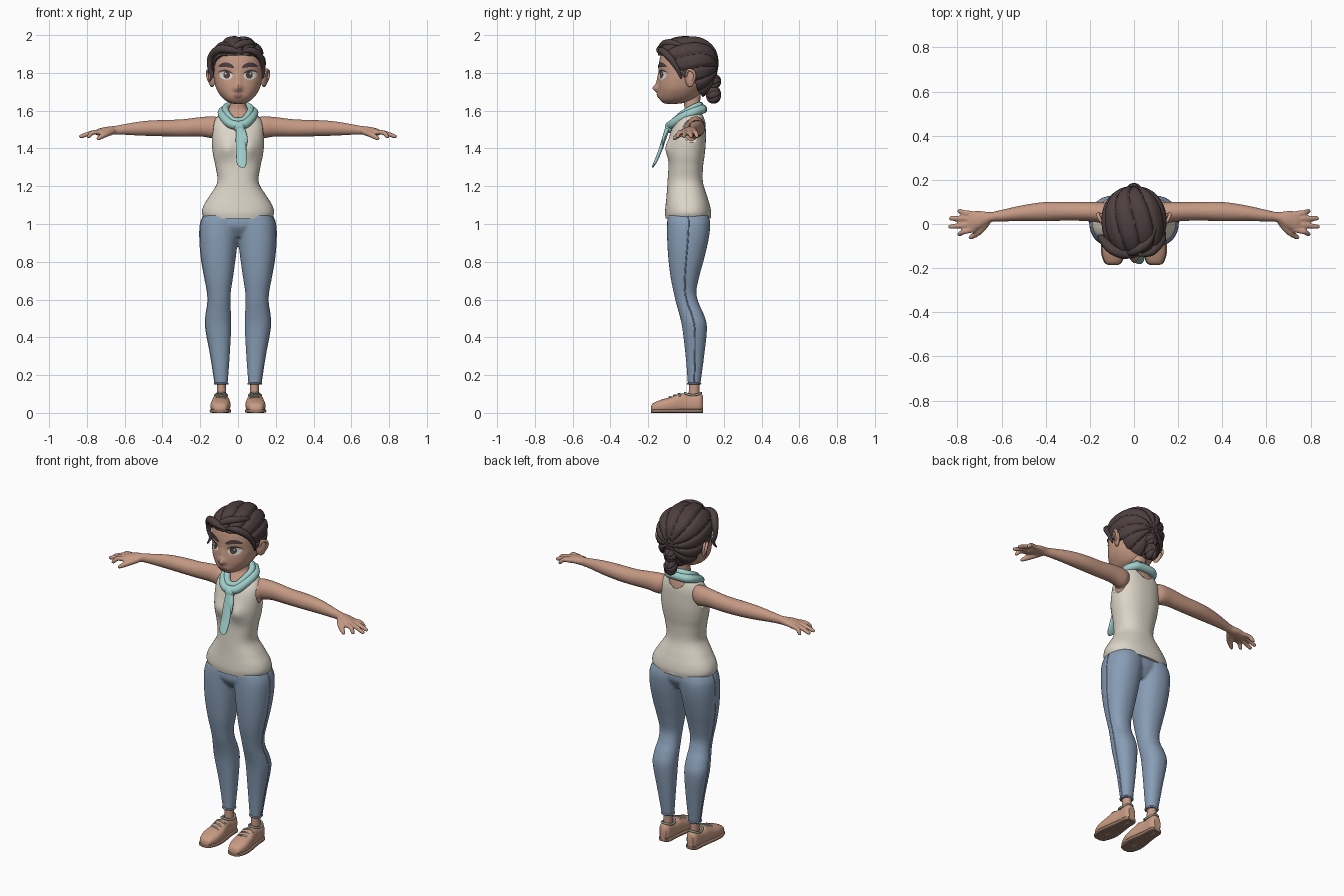
import bpy, bmesh
from math import sin, cos, pi, exp, atan2, copysign
from mathutils import Vector, Matrix

if "Cube" in bpy.data.objects:
    bpy.data.objects.remove(bpy.data.objects["Cube"])


def material(name, *rgb):
    m = bpy.data.materials.new(name)
    m.use_nodes = True
    m.diffuse_color = (*rgb, 1)
    m.node_tree.nodes["Principled BSDF"].inputs["Base Color"].default_value = (*rgb, 1)
    return m


SKIN = material("skin", .56, .32, .23)
HAIR = material("dark brown", .075, .05, .052)
CLOTH = material("cream", .72, .67, .58)
DENIM = material("denim blue", .25, .34, .47)
SCARF = material("pale teal", .34, .61, .58)
SHOE = material("tan leather", .58, .33, .23)
SOLE = material("sole brown", .30, .18, .13)
LACE = material("grey lace", .33, .34, .28)
WHITE = material("eye white", .75, .72, .68)
LIP = material("lip", .38, .18, .14)


def select(*obs):
    bpy.ops.object.select_all(action='DESELECT')
    for o in obs:
        o.select_set(True)
    bpy.context.view_layer.objects.active = obs[0]


def finish(bm, name, mat):
    bmesh.ops.recalc_face_normals(bm, faces=bm.faces)
    me = bpy.data.meshes.new(name)
    bm.to_mesh(me)
    bm.free()
    ob = bpy.data.objects.new(name, me)
    bpy.context.collection.objects.link(ob)
    me.materials.append(mat)
    select(ob)
    bpy.ops.object.shade_smooth_by_angle(angle=.8)
    return ob


def smooth_rows(rows, n):
    """Catmull-Rom interpolation of tuples."""
    p, out = [rows[0], *rows, rows[-1]], []
    for i in range(len(rows) - 1):
        for k in range(n):
            s = k / n
            out.append([.5 * (2*b + (c-a)*s + (2*a - 5*b + 4*c - d)*s*s + (3*b - a - 3*c + d)*s**3)
                        for a, b, c, d in zip(*p[i:i + 4])])
    return out + [list(rows[-1])]


def loft(name, rows, mat, axes="zxy", power=2, sides=32, steps=6, shape=None):
    """Rows are (position, a min, a max, b min, b max) along the first axis."""
    bm, rings = bmesh.new(), []
    t, u, v = ("xyz".index(c) for c in axes)
    for pos, a0, a1, b0, b1 in smooth_rows(rows, steps):
        ring = []
        for i in range(sides):
            c, s = cos(2*pi*i/sides), sin(2*pi*i/sides)
            co = Vector()
            co[t] = pos
            co[u] = (a0+a1)/2 + (a1-a0)/2 * copysign(abs(c)**(2/power), c)
            co[v] = (b0+b1)/2 + (b1-b0)/2 * copysign(abs(s)**(2/power), s)
            ring.append(bm.verts.new(shape(co) if shape else co))
        rings.append(ring)
    for r, q in zip(rings, rings[1:]):
        for i in range(sides):
            j = (i + 1) % sides
            bm.faces.new((r[i], r[j], q[j], q[i]))
    bm.faces.new(rings[0])
    bm.faces.new(rings[-1])
    return finish(bm, name, mat)


def tube(name, pts, mat, closed=False, steps=6):
    """Round strand through (x, y, z, radius) points."""
    cu = bpy.data.curves.new(name, 'CURVE')
    cu.dimensions, cu.bevel_depth, cu.bevel_resolution, cu.use_fill_caps = '3D', 1, 4, True
    path = smooth_rows(pts + pts[:1] if closed else pts, steps)
    path = path[:-1] if closed else path
    sp = cu.splines.new('POLY')
    sp.points.add(len(path) - 1)
    sp.use_cyclic_u = closed
    for p, (x, y, z, r) in zip(sp.points, path):
        p.co, p.radius = (x, y, z, 1), r
    ob = bpy.data.objects.new(name, cu)
    bpy.context.collection.objects.link(ob)
    cu.materials.append(mat)
    select(ob)
    bpy.ops.object.convert(target='MESH')
    bpy.ops.object.shade_smooth_by_angle(angle=.8)
    return bpy.context.object


def blob(name, centre, radii, mat, turn=0):
    bm = bmesh.new()
    m = Matrix.Translation(centre) @ Matrix.Rotation(turn, 4, 'Z') @ Matrix.Diagonal((*radii, 1))
    bmesh.ops.create_uvsphere(bm, u_segments=32, v_segments=20, radius=1, matrix=m)
    return finish(bm, name, mat)


def mirror(ob):
    bm = bmesh.new()
    bm.from_mesh(ob.data)
    for v in bm.verts:
        v.co.x *= -1
    return finish(bm, ob.name.replace("left", "right"), ob.data.materials[0])


def apply(ob, kind, **settings):
    mod = ob.modifiers.new(kind, kind)
    for k, val in settings.items():
        setattr(mod, k, val)
    select(ob)
    bpy.ops.object.modifier_apply(modifier=mod.name)


def fuse(name, parts, voxel):
    select(*parts)
    bpy.ops.object.join()
    ob = bpy.context.object
    ob.name = name
    apply(ob, 'REMESH', mode='VOXEL', voxel_size=voxel, use_smooth_shade=True)
    apply(ob, 'SMOOTH', factor=.5, iterations=4)
    return ob


def cut(ob, cutter):
    apply(ob, 'BOOLEAN', operation='DIFFERENCE', solver='EXACT', object=cutter)
    bpy.data.objects.remove(cutter)


def sym(rows, grow=0):
    return [(z, -x-grow, x+grow, f-grow, b+grow) for z, x, f, b in rows]


# Torso, arms and hands
def bust(co):
    if co.y < 0:
        co.y -= .022 * exp(-((abs(co.x) - .06)/.045)**2 - ((co.z - 1.40)/.05)**2)
    return co


torso = [(1.03, .172, -.10, .122), (1.06, .183, -.103, .125), (1.10, .173, -.10, .118), (1.15, .142, -.095, .103),
         (1.22, .102, -.09, .082), (1.30, .11, -.085, .082), (1.36, .123, -.085, .09), (1.42, .13, -.083, .096),
         (1.48, .13, -.075, .097), (1.53, .125, -.055, .095), (1.57, .10, -.03, .088), (1.60, .06, -.01, .08),
         (1.63, .043, -.01, .075), (1.70, .043, -.015, .078)]
trunk = loft("trunk", sym(torso[3:]), SKIN, power=2.3, sides=48, shape=bust)
arm = [(.09, .02, .075, 1.48, 1.56), (.13, .002, .098, 1.455, 1.57), (.20, .012, .10, 1.463, 1.566),
       (.30, .015, .10, 1.462, 1.554), (.40, .012, .10, 1.464, 1.551), (.50, .013, .086, 1.467, 1.545),
       (.60, .011, .064, 1.472, 1.529), (.65, .008, .054, 1.472, 1.52), (.70, -.022, .06, 1.472, 1.514),
       (.74, -.034, .056, 1.468, 1.504), (.755, -.02, .04, 1.475, 1.495)]
limbs = [loft("left_arm", arm, SKIN, "xyz")]
for y, tip_x, tip_y in ((-.024, .80, -.046), (.0, .84, -.012), (.024, .838, .026), (.045, .80, .058)):
    limbs.append(tube("left_finger", [(.72, y, 1.487, .013), (.77, (y+tip_y)/2, 1.484, .0125),
                                      (tip_x-.01, tip_y, 1.464, .011), (tip_x, tip_y, 1.46, .006)], SKIN))
limbs.append(tube("left_thumb", [(.665, .01, 1.49, .018), (.70, -.033, 1.475, .016),
                                 (.735, -.058, 1.456, .012), (.748, -.066, 1.45, .006)], SKIN))
fuse("upper_body", [trunk] + limbs + [mirror(o) for o in limbs], .006)

# Sleeveless top with cut armholes and neckline
top = loft("tank_top", sym(torso[:12], .008), CLOTH, power=2.3, sides=64, shape=bust)
for side in (1, -1):
    cut(top, blob("armhole_cutter", (side*.168, .045, 1.505), (.06, .08, .09), CLOTH))
cut(top, blob("neckline_cutter", (0, .03, 1.63), (.072, .13, .11), CLOTH))
hem = smooth_rows([(.178*cos(a*pi/12), .013 + .112*sin(a*pi/12), 1.04, .008) for a in range(24)], 1)
tube("tank_top_hem", [tuple(p) for p in hem], CLOTH, True, 3)

# Trousers
leg = [(.15, .055, .122, .01, .076), (.30, .044, .145, -.002, .096), (.45, .036, .172, -.02, .111),
       (.52, .037, .17, -.035, .095), (.58, .04, .161, -.052, .068), (.64, .038, .163, -.066, .055),
       (.72, .026, .178, -.082, .07), (.82, .012, .195, -.094, .097), (.92, 0, .203, -.10, .12),
       (1.0, -.01, .20, -.10, .128), (1.05, -.01, .18, -.095, .118)]
hips = sym([(.93, .09, -.06, .08), (.97, .15, -.09, .105), (1.0, .185, -.10, .118), (1.05, .178, -.095, .115)])
left_leg = loft("left_leg", leg, DENIM, power=2.2)
fuse("trousers", [left_leg, mirror(left_leg), loft("hips", hips, DENIM)], .007)
pieces = [tube("left_side_seam", [(x1 - .002, (y0+y1)/2, z, .004) for z, x0, x1, y0, y1 in leg], DENIM)]
pieces.append(tube("left_trouser_cuff", [(.0885 + .034*cos(a*pi/6), .043 + .033*sin(a*pi/6), .155, .005)
                                         for a in range(12)], DENIM, True, 3))

# Ankles, shoes, soles and laces
pieces.append(loft("left_ankle", [(.04, .058, .115, .008, .078), (.10, .062, .112, .014, .072),
                                  (.19, .066, .112, .016, .07)], SKIN))
shoe = [(-.186, .08, .11, .012, .028), (-.175, .06, .13, .004, .05), (-.13, .043, .145, 0, .07),
        (-.08, .04, .143, 0, .084), (-.03, .047, .135, 0, .103), (.02, .054, .128, 0, .098),
        (.07, .056, .124, 0, .105), (.09, .07, .11, .01, .09)]
pieces.append(loft("left_shoe", shoe, SHOE, "yxz", 2.5))
pieces.append(loft("left_sole", [(y, a-.004, b+.004, 0, .02) for y, a, b, _, _ in shoe], SOLE, "yxz", 5))
for y, z in ((-.085, .082), (-.06, .091), (-.035, .10)):
    pieces.append(tube("left_lace", [(.06, y, z-.012, .005), (.075, y-.004, z, .005),
                                     (.108, y+.004, z, .005), (.125, y, z-.014, .005)], LACE))
pieces.append(tube("left_shoe_collar", [(.09 + .032*cos(a*pi/6), .037 + .043*sin(a*pi/6), .10 - .006*cos(a*pi/3), .006)
                                        for a in range(12)], LACE, True, 3))

# Head, shaped with nose, lips and eye sockets
def face(co):
    if co.y < 0:
        x, z = co.x, co.z
        co.y -= (.026*exp(-(x/.02)**2 - ((z-1.717)/.02)**2) + .01*exp(-(x/.016)**2 - ((z-1.75)/.04)**2)
                 + .008*exp(-(x/.03)**2 - ((z-1.678)/.014)**2)
                 - .008*exp(-((abs(x)-.062)/.035)**2 - ((z-1.79)/.025)**2))
    return co


skull = [(1.636, .02, -.10, -.05), (1.642, .045, -.122, -.01), (1.665, .08, -.14, .05), (1.71, .112, -.146, .085),
         (1.76, .126, -.146, .115), (1.80, .13, -.145, .135), (1.85, .13, -.143, .14), (1.90, .122, -.132, .13),
         (1.94, .10, -.105, .105), (1.97, .05, -.055, .06), (1.975, .005, 0, .01)]
head = loft("head", sym(skull), SKIN, power=2.2, sides=96, steps=8, shape=face)
pieces.append(blob("left_ear", (.138, .022, 1.772), (.014, .03, .047), SKIN, -.5))
pieces.append(tube("left_ear_rim", [(.14, .0, 1.78, .005), (.15, .012, 1.815, .007), (.162, .04, 1.805, .008),
                                    (.158, .045, 1.77, .007), (.14, .02, 1.732, .006)], SKIN))


def decal(name, x, z, rx, rz, mat, lift, tilt=0, bend=0):
    """Thin curved plate resting on the face."""
    bpy.context.view_layer.update()
    bm = bmesh.new()
    bmesh.ops.create_grid(bm, x_segments=16, y_segments=10, size=1)
    for v in bm.verts:
        u, w = v.co.x, v.co.y
        u, w = u * (1 - w*w/2)**.5, w * (1 - u*u/2)**.5
        px = x + rx*u*cos(tilt) - rz*w*sin(tilt)
        pz = z + rx*u*sin(tilt) + rz*w*cos(tilt) - bend*u*u
        hit = head.ray_cast((px, -1, pz), (0, 1, 0))
        v.co = (px, hit[1].y - lift, pz)
    bmesh.ops.reverse_faces(bm, faces=bm.faces)
    me_ob = finish(bm, name, mat)
    if me_ob.data.polygons[0].normal.y > 0:
        me_ob.data.flip_normals()
    return me_ob


pieces += [decal("left_eye", .064, 1.788, .035, .023, WHITE, .002, .12),
           decal("left_iris", .06, 1.789, .018, .02, HAIR, .004),
           decal("left_eye_glint", .066, 1.796, .005, .005, WHITE, .006),
           decal("left_upper_lash", .066, 1.812, .04, .005, HAIR, .005, .1, .014),
           decal("left_eyebrow", .062, 1.843, .042, .012, HAIR, .006, .08, .012)]
decal("upper_lip", 0, 1.683, .028, .006, LIP, .002, 0, .004)
decal("lower_lip", 0, 1.673, .023, .007, LIP, .002, 0, -.004)
for p in pieces:
    mirror(p)

# Swept-back hair with grooves running to the bun
def strands(centre, count, twist, depth):
    def shape(co):
        d = co - Vector(centre)
        ridge = abs(sin(count*atan2(d.x, d.z) + twist*d.y))
        return Vector(centre) + d*(1 - depth*(1 - ridge)**2)
    return shape


mop = [(1.67, .03, .05, .09), (1.70, .085, .0, .12), (1.75, .125, -.05, .148), (1.80, .142, -.12, .165),
       (1.86, .147, -.146, .172), (1.92, .132, -.144, .158), (1.96, .10, -.115, .125), (1.987, .06, -.065, .08),
       (1.997, .01, -.01, .02)]
hair = loft("hair", sym(mop), HAIR, power=2.15, sides=128, steps=10, shape=strands((0, .02, 1.82), 6, 9, .08))
bm = bmesh.new()
hairline = [(-.3, 1.90), (-.11, 1.89), (-.065, 1.855), (-.035, 1.78), (-.015, 1.755), (.045, 1.765),
            (.06, 1.71), (.09, 1.67), (.09, 1.5), (-.3, 1.5)]
outline = bm.faces.new([bm.verts.new((-.3, y, z)) for y, z in hairline])
moved = bmesh.ops.extrude_face_region(bm, geom=[outline])["geom"]
bmesh.ops.translate(bm, vec=(.6, 0, 0), verts=[g for g in moved if isinstance(g, bmesh.types.BMVert)])
cut(hair, finish(bm, "hairline_cutter", HAIR))
tube("left_front_lock", [(.02, -.14, 1.915, .006), (.075, -.128, 1.918, .018), (.12, -.085, 1.88, .018),
                         (.134, -.045, 1.82, .012), (.13, -.025, 1.77, .004)], HAIR)
tube("right_front_lock", [(.03, -.137, 1.905, .006), (-.04, -.138, 1.922, .02), (-.10, -.115, 1.925, .022),
                          (-.143, -.07, 1.885, .018), (-.15, -.06, 1.83, .013), (-.138, -.06, 1.79, .01),
                          (-.15, -.075, 1.755, .003)], HAIR)
tube("top_wave", [(-.04, -.135, 1.91, .006), (.0, -.122, 1.945, .02), (.06, -.085, 1.958, .02),
                  (.10, -.01, 1.945, .005)], HAIR)
for name, y, z, r in (("bun", .145, 1.755, .042), ("bun_tail", .145, 1.685, .05)):
    ball = [(z + r*cos(a*pi/10), .038*sin(a*pi/10) + .001, y - .04*sin(a*pi/10), y + .001 + .04*sin(a*pi/10))
            for a in range(11)]
    loft(name, sym(ball), HAIR, sides=64, shape=strands((0, y, z), 3, 25, .15))

# Scarf: wrapped collar, knot and hanging tails
for name, out, lift, r in (("scarf_wrap", 1, 0, .024), ("scarf_inner_wrap", .8, .022, .018)):
    half = [(.05, .085, 1.607), (.083, .04, 1.592), (.072, -.025, 1.562), (.032, -.075, 1.527)]
    loop = [(x*out, .02 + (y-.02)*out, z+lift, r) for x, y, z in half]
    tube(name, loop + [(-x, y, z, q) for x, y, z, q in reversed(loop)], SCARF, True)
blob("scarf_knot", (.008, -.088, 1.512), (.03, .024, .03), SCARF)
loft("scarf_tail", [(1.52, -.008, .028, -.108, -.08), (1.45, -.012, .038, -.128, -.105), (1.38, -.01, .045, -.15, -.13),
                    (1.33, -.008, .045, -.17, -.152), (1.31, .0, .042, -.178, -.165),
                    (1.298, .018, .034, -.182, -.175)], SCARF, power=2.5)
loft("scarf_short_tail", [(1.52, .0, .03, -.10, -.08), (1.46, .0, .05, -.125, -.108),
                          (1.41, .012, .045, -.13, -.118), (1.395, .025, .035, -.13, -.125)], SCARF, power=2.5)
